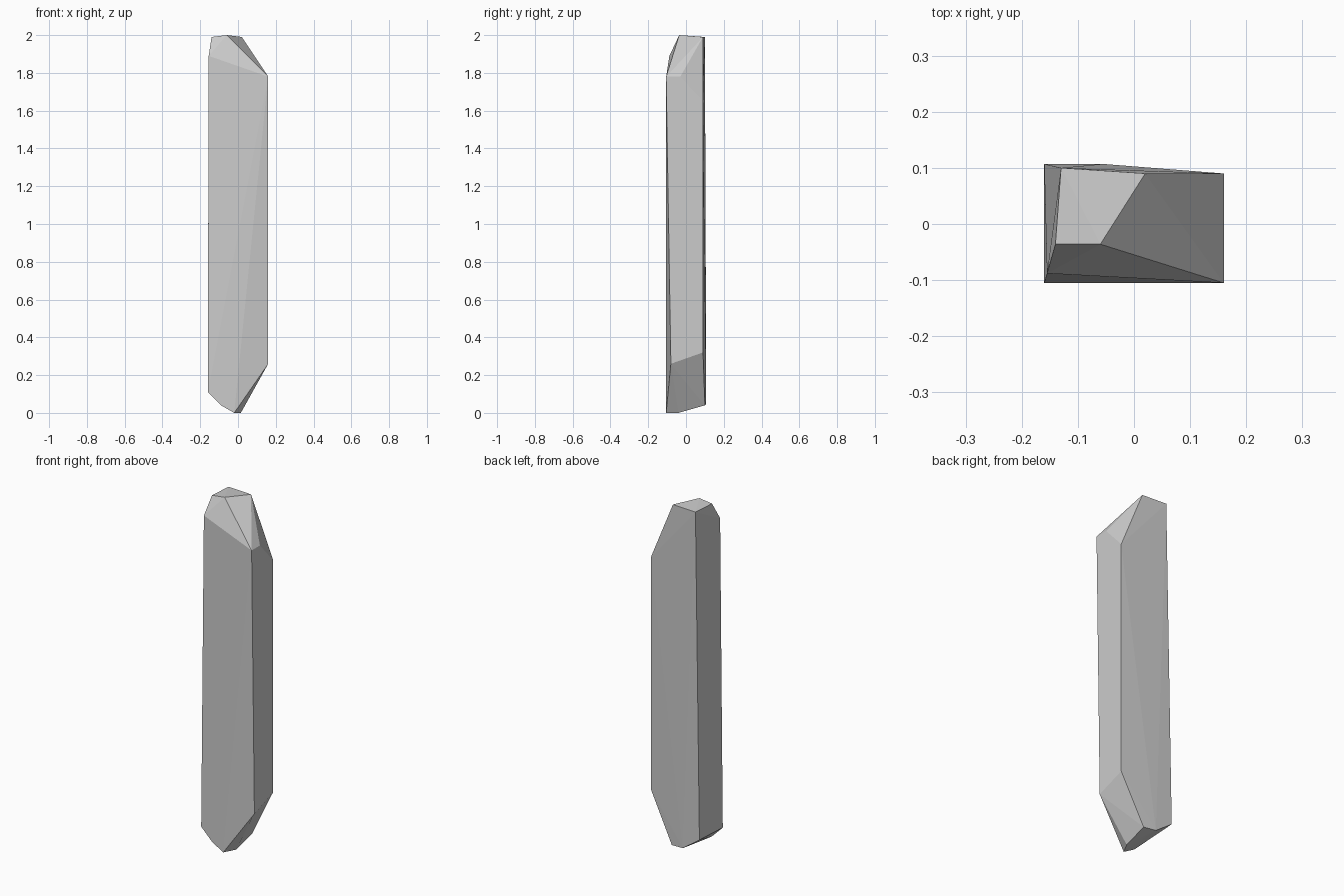
import bpy, bmesh

if "Cube" in bpy.data.objects:
    bpy.data.objects.remove(bpy.data.objects["Cube"])

# Cut corners of the shard, grouped by region
top_cap = [(-.13, .10, 1.99), (.02, .09, 1.99), (-.06, -.036, 2.0), (-.14, -.036, 1.99)]
upper_shoulder = [(-.155, -.088, 1.89), (.075, -.055, 1.875), (.16, -.105, 1.78),
                  (.16, -.03, 1.78), (.16, .09, 1.65)]
lower_shoulder = [(.16, -.08, .26), (.16, .09, .32), (-.16, -.105, .11), (-.16, .107, .12)]
bottom_tip = [(-.09, -.105, .04), (-.02, -.105, 0), (.015, -.04, 0),
              (.02, .10, .04), (-.055, .107, .045)]

# Flat-faceted convex body spanning all corners
bm = bmesh.new()
for p in top_cap + upper_shoulder + lower_shoulder + bottom_tip:
    bm.verts.new(p)
bmesh.ops.convex_hull(bm, input=bm.verts[:])
bmesh.ops.dissolve_limit(bm, angle_limit=0.01, verts=bm.verts[:], edges=bm.edges[:])
bmesh.ops.recalc_face_normals(bm, faces=bm.faces[:])
mesh = bpy.data.meshes.new("stone_shard")
bm.to_mesh(mesh)
bm.free()
bpy.context.collection.objects.link(bpy.data.objects.new("stone_shard", mesh))
